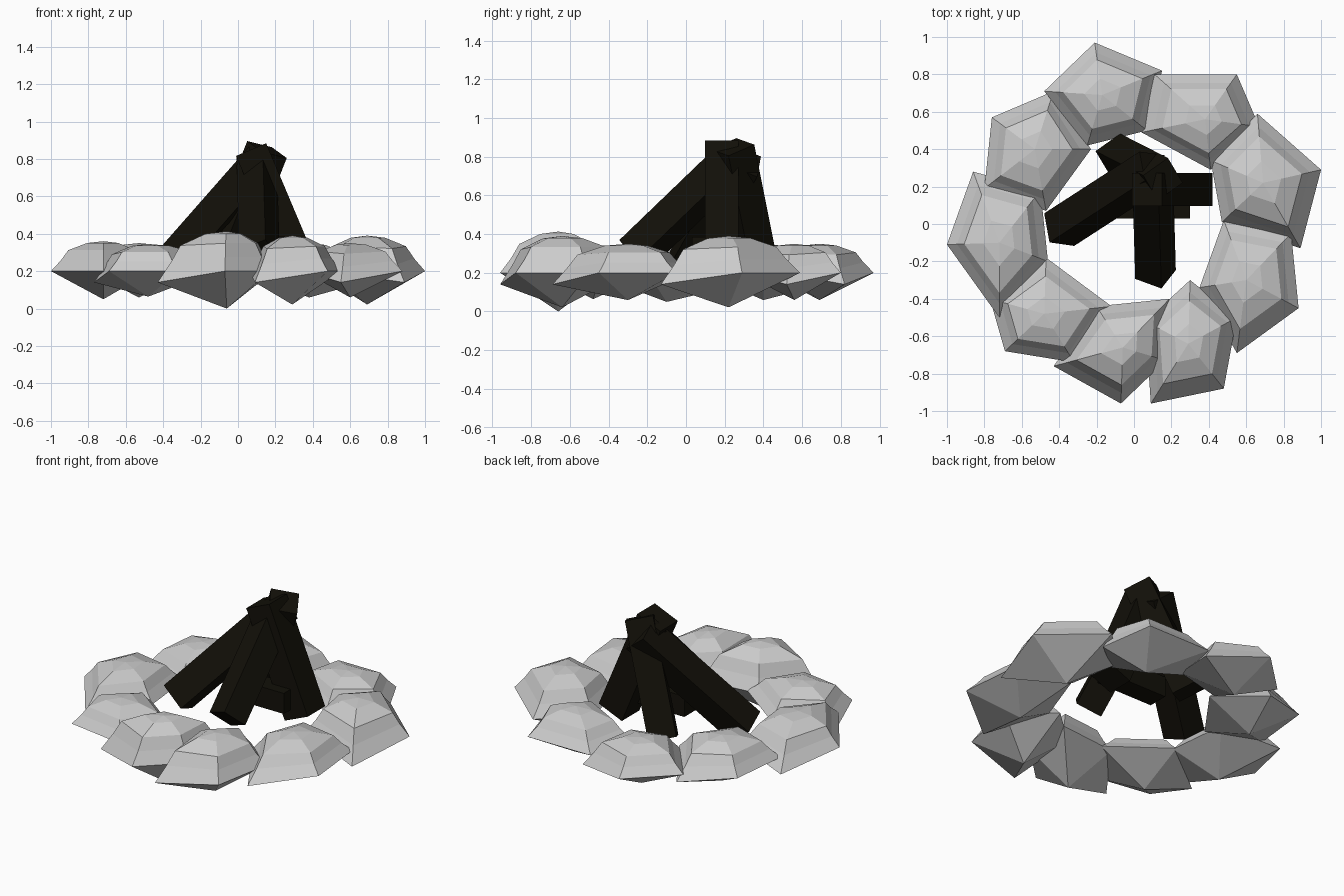
import bpy, bmesh
from math import radians
from mathutils import Vector, Matrix

if "Cube" in bpy.data.objects:
    bpy.data.objects.remove(bpy.data.objects["Cube"])

RIM_Z = 0.2


def add_object(name, bm, mat=None):
    bmesh.ops.recalc_face_normals(bm, faces=bm.faces)
    me = bpy.data.meshes.new(name)
    bm.to_mesh(me)
    bm.free()
    ob = bpy.data.objects.new(name, me)
    bpy.context.collection.objects.link(ob)
    if mat:
        me.materials.append(mat)


# Stone: pentagonal rim, stepped dome above, plain cone below
def stone(name, apex, h, rim):
    c = Vector(apex)
    cw = Vector((c.y, -c.x)).normalized()
    low = max(range(len(rim)), key=lambda i: (Vector(rim[i]) - c).dot(cw))
    bm = bmesh.new()
    rings = []
    for s, t in ((1, 0), (0.81, 0.36), (0.67, 0.7), (0.31, 0.94)):
        ring = []
        for i, p in enumerate(rim):
            q = c + (Vector(p) - c) * s
            z = RIM_Z + h * t
            if i == low:                      # one corner of each stone droops
                z -= 0.06 * s * (1 - t)
            ring.append(bm.verts.new((q.x, q.y, z)))
        rings.append(ring)
    top = bm.verts.new((c.x, c.y, RIM_Z + h))
    bottom = bm.verts.new((c.x, c.y, RIM_Z - h * 0.94))
    n = len(rim)
    for i in range(n):
        j = (i + 1) % n
        for a, b in zip(rings, rings[1:]):
            bm.faces.new((a[i], a[j], b[j], b[i]))
        bm.faces.new((rings[-1][i], rings[-1][j], top))
        bm.faces.new((rings[0][j], rings[0][i], bottom))
    add_object(name, bm)


# Log: square beam between two points
def log(name, a, b, width, roll, mat):
    a, b = Vector(a), Vector(b)
    d = (b - a).normalized()
    u = d.cross(Vector((0, 0, 1))).normalized()
    v = u.cross(d)
    rot = Matrix((u, v, d)).transposed().to_4x4()
    bm = bmesh.new()
    bmesh.ops.create_cube(bm, size=1)
    m = (Matrix.Translation((a + b) / 2) @ rot @ Matrix.Rotation(radians(roll), 4, 'Z')
         @ Matrix.Diagonal((width, width, (b - a).length, 1)))
    bmesh.ops.transform(bm, matrix=m, verts=bm.verts)
    add_object(name, bm, mat)


# Ring of stones: apex, half height, rim outline
stones = [
    ((-0.17, 0.69), 0.15, [(-0.21, 0.97), (0.15, 0.82), (0.07, 0.50), (-0.25, 0.42), (-0.48, 0.71)]),
    ((0.38, 0.56), 0.15, [(0.11, 0.80), (0.55, 0.80), (0.67, 0.52), (0.41, 0.29), (0.04, 0.49)]),
    ((0.69, 0.22), 0.19, [(0.66, 0.59), (1.00, 0.29), (0.89, -0.13), (0.47, 0.01), (0.41, 0.34)]),
    ((0.60, -0.30), 0.15, [(0.48, 0.02), (0.84, -0.05), (0.88, -0.45), (0.55, -0.69), (0.35, -0.34)]),
    ((0.29, -0.64), 0.19, [(0.30, -0.30), (0.55, -0.50), (0.48, -0.88), (0.09, -0.96), (0.06, -0.52)]),
    ((-0.06, -0.66), 0.213, [(-0.20, -0.44), (0.19, -0.40), (0.17, -0.73), (-0.07, -0.96), (-0.43, -0.76)]),
    ((-0.48, -0.48), 0.145, [(-0.47, -0.18), (-0.12, -0.44), (-0.32, -0.74), (-0.69, -0.68), (-0.77, -0.40)]),
    ((-0.72, -0.10), 0.16, [(-0.86, 0.28), (-0.50, 0.18), (-0.46, -0.20), (-0.72, -0.50), (-1.00, -0.11)]),
    ((-0.53, 0.40), 0.15, [(-0.76, 0.57), (-0.43, 0.71), (-0.23, 0.40), (-0.47, 0.07), (-0.80, 0.19)]),
]
for i, (apex, h, rim) in enumerate(stones):
    stone(f"stone_{i + 1}", apex, h, rim)

# Leaning charred logs plus one lying in the middle
char = bpy.data.materials.new("charred_wood")
char.diffuse_color = (0.006, 0.005, 0.0025, 1)
char.use_nodes = True
char.node_tree.nodes["Principled BSDF"].inputs["Base Color"].default_value = char.diffuse_color
log("front_log", (0.115, -0.27, 0.29), (0.10, 0.25, 0.79), 0.16, 30, char)
log("left_log", (-0.40, -0.03, 0.20), (0.11, 0.30, 0.78), 0.17, 31, char)
log("right_log", (0.34, 0.185, 0.21), (0.07, 0.185, 0.85), 0.175, 0, char)
log("back_log", (-0.10, 0.37, 0.20), (0.155, 0.24, 0.85), 0.165, 30, char)
log("lying_log", (-0.10, 0.095, 0.32), (0.30, 0.095, 0.32), 0.13, 0, char)
